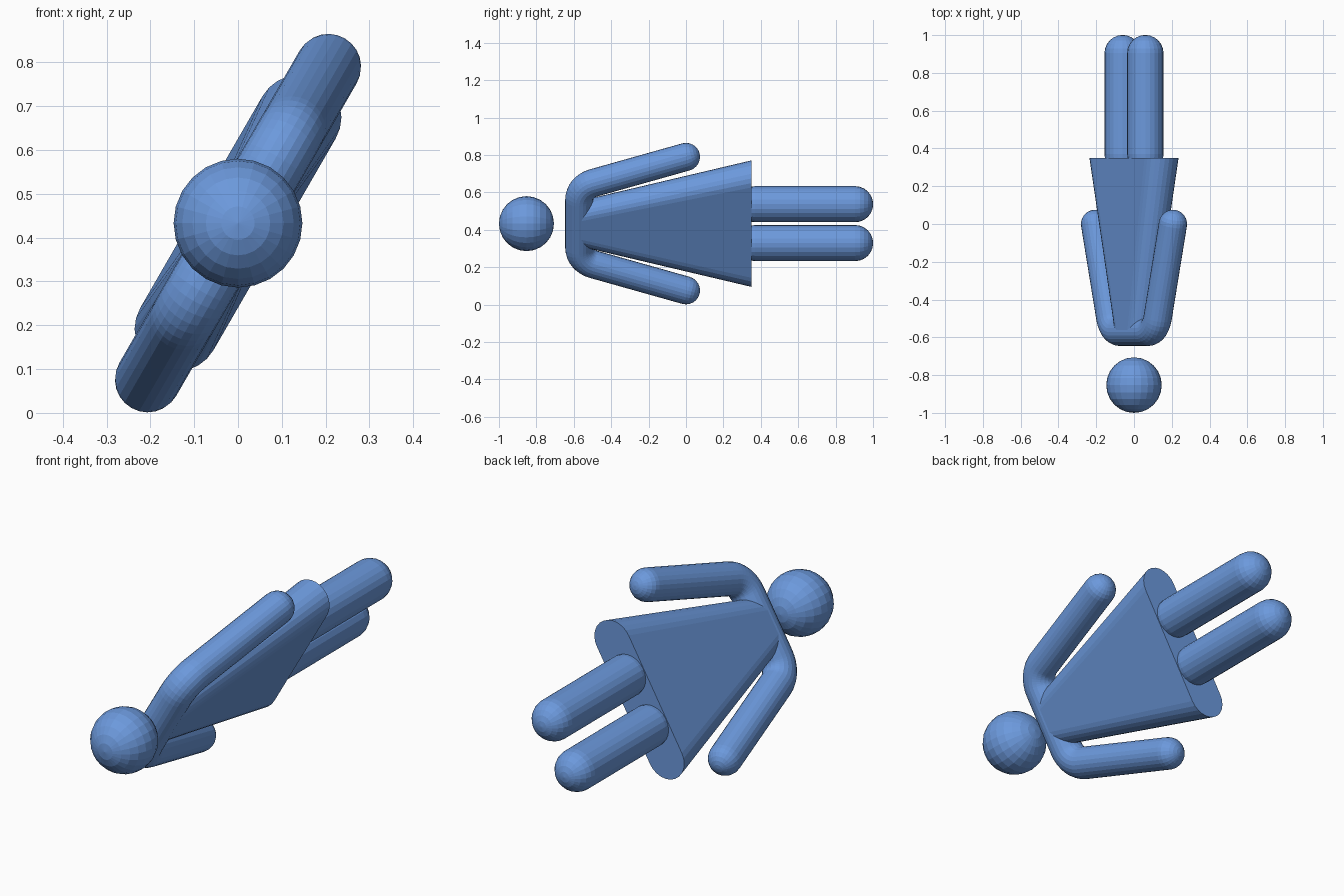
import bpy, bmesh, math
from mathutils import Matrix, Vector

if "Cube" in bpy.data.objects:
    bpy.data.objects.remove(bpy.data.objects["Cube"])

# Local frame: X = figure's width, Y = head (-) to feet (+), Z = thickness
TILT = Matrix.Translation((0, 0, 0.433)) @ Matrix.Rotation(math.radians(-60), 4, 'Y')
SIDES = 24

blue = bpy.data.materials.new("blue")
blue.diffuse_color = (0.15, 0.32, 0.72, 1)
blue.use_nodes = True
blue.node_tree.nodes["Principled BSDF"].inputs["Base Color"].default_value = blue.diffuse_color


def finish(name, bm):
    bmesh.ops.recalc_face_normals(bm, faces=bm.faces)
    bm.transform(TILT)
    me = bpy.data.meshes.new(name)
    bm.to_mesh(me)
    bm.free()
    me.materials.append(blue)
    ob = bpy.data.objects.new(name, me)
    bpy.context.collection.objects.link(ob)
    return ob


def loft(name, rings):
    bm = bmesh.new()
    loops = [[bm.verts.new(p) for p in ring] for ring in rings]
    n = len(loops[0])
    for a, b in zip(loops, loops[1:]):
        for i in range(n):
            j = (i + 1) % n
            bm.faces.new((a[i], a[j], b[j], b[i]))
    bm.faces.new(loops[0])
    bm.faces.new(loops[-1])
    return finish(name, bm)


def tube(name, path, radius):
    """Round tube in the XY plane with hemispherical ends."""
    pts = [Vector((x, y, 0)) for x, y in path]
    dirs = [(pts[min(i + 1, len(pts) - 1)] - pts[max(i - 1, 0)]).normalized()
            for i in range(len(pts))]
    caps = [math.radians(a) for a in (88, 75, 60, 45, 30, 15)]
    stations = [(pts[0] - dirs[0] * radius * math.sin(a), dirs[0], radius * math.cos(a)) for a in caps]
    stations += [(p, d, radius) for p, d in zip(pts, dirs)]
    stations += [(pts[-1] + dirs[-1] * radius * math.sin(a), dirs[-1], radius * math.cos(a))
                 for a in reversed(caps)]
    rings = []
    for c, d, r in stations:
        side = Vector((-d.y, d.x, 0))
        rings.append([c + r * (side * math.cos(t) + Vector((0, 0, 1)) * math.sin(t))
                      for t in (2 * math.pi * k / SIDES for k in range(SIDES))])
    return loft(name, rings)


def stadium(y, half, r):
    ring = []
    for k in range(26):
        t = math.pi * (k % 13) / 12 - math.pi / 2
        s = 1 if k < 13 else -1
        ring.append((s * (half + r * math.cos(t)), y, s * r * math.sin(t)))
    return ring


# Head
bm = bmesh.new()
bmesh.ops.create_uvsphere(bm, u_segments=SIDES, v_segments=12, radius=0.147)
bm.transform(Matrix.Translation((0, -0.853, 0)) @ Matrix.Rotation(math.pi / 2, 4, 'X'))
finish("head", bm)

# Dress: tapered body with rounded edges, flush with the shoulders
loft("dress", [stadium(-0.57, 0.055, 0.0735), stadium(0.35, 0.279, 0.0965)])

# Legs
for label, s in (("left", -1), ("right", 1)):
    tube(label + "_leg", [(s * 0.12, 0.37), (s * 0.12, 0.904)], 0.0965)

# Shoulders and arms: one bent tube
BEND = 0.108
half = [(0.148 + BEND * math.sin(a), -0.571 + BEND * (1 - math.cos(a)))
        for a in (math.radians(72 * k / 8) for k in range(9))]
half.append((0.412, 0.0))
tube("arms", [(-x, y) for x, y in reversed(half)] + half, 0.075)
